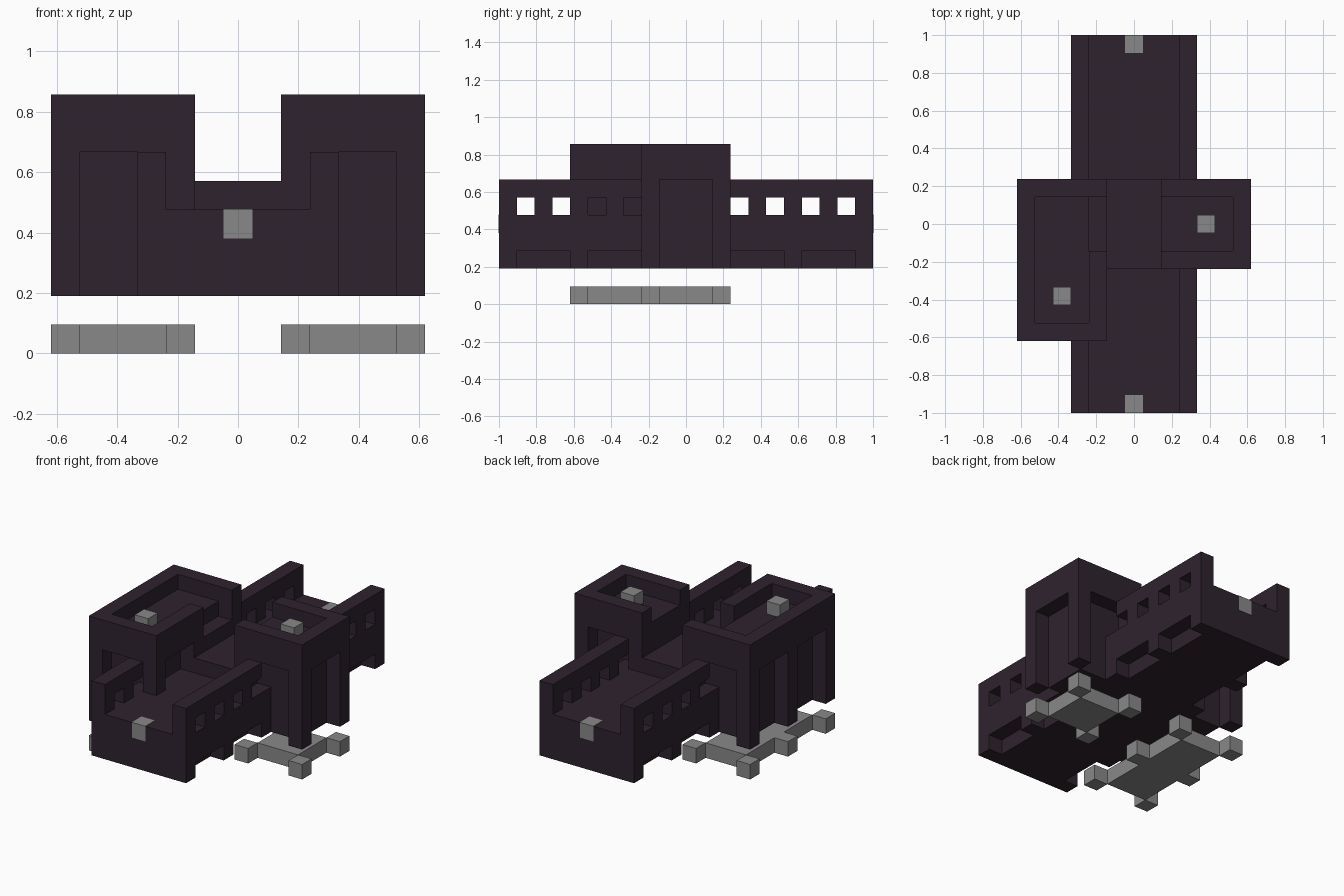
import bpy
import bmesh

U = 2 / 21  # one building block; all sizes below are counted in blocks

cube = bpy.data.objects.get("Cube")
if cube:
    bpy.data.objects.remove(cube)


def material(name, rgb):
    m = bpy.data.materials.new(name)
    m.use_nodes = True
    m.diffuse_color = (*rgb, 1)
    m.node_tree.nodes["Principled BSDF"].inputs["Base Color"].default_value = (*rgb, 1)
    m.node_tree.nodes["Principled BSDF"].inputs["Roughness"].default_value = 0.9
    return m


BRICK = material("dark_purple_brick", (0.028, 0.0165, 0.0275))
STONE = material("grey_stone", (0.25, 0.25, 0.25))


def build(name, mat, boxes):
    """One object from boxes given as (x0, x1, y0, y1, z0, z1)."""
    bm = bmesh.new()
    for x0, x1, y0, y1, z0, z1 in boxes:
        verts = bmesh.ops.create_cube(bm, size=1)["verts"]
        for v in verts:
            v.co.x = U * (x1 if v.co.x > 0 else x0)
            v.co.y = U * (y1 if v.co.y > 0 else y0)
            v.co.z = U * (z1 if v.co.z > 0 else z0)
    mesh = bpy.data.meshes.new(name)
    bm.to_mesh(mesh)
    bm.free()
    mesh.materials.append(mat)
    ob = bpy.data.objects.new(name, mesh)
    bpy.context.collection.objects.link(ob)
    return ob


def post(x, y, z0, z1):
    return (x - .5, x + .5, y - .5, y + .5, z0, z1)


END = 10.5   # half length of the bridge
SIDE = 3.5   # half width of the bridge
HALL = 2.5   # half depth of the crossing

# Bridge deck with a spine and cross piers below, leaving side notches
build("bridge_deck", BRICK, [(-SIDE, SIDE, -END, END, 3, 5)])
build("bridge_spine", BRICK, [(-HALL, HALL, -END, END, 2, 3)])
piers = [(-SIDE, SIDE, -HALL, HALL, 2, 3)]
for y in (-10, -6, 6, 10):
    piers.append((-SIDE, SIDE, y - .5, y + .5, 2, 3))
build("bridge_piers", BRICK, piers)

# Raised step in the middle of the crossing
build("crossing_step", BRICK, [(-HALL, HALL, -1.5, 1.5, 5, 6),
                               (-1.5, 1.5, -HALL, HALL, 5, 6)])


# Parapets: small piers with square windows between, and a top rail
def parapet(name, x, y_sign, start):
    ends = sorted((y_sign * start, y_sign * END))
    boxes = [(x - .5, x + .5, ends[0], ends[1], 6, 7)]
    for y in (4, 6, 8, 10):
        if y > start:
            boxes.append(post(x, y_sign * y, 5, 6))
    build(name, BRICK, boxes)


parapet("parapet_back_left", 3, 1, HALL)
parapet("parapet_back_right", -3, 1, HALL)
parapet("parapet_front_left", 3, -1, HALL)
parapet("parapet_front_right", -3, -1, 6.5)


# Towers: core, hanging posts, rim wall and a separate stone footing
def tower(side, s, y0, y1, post_rows, inner_wall):
    def sx(a, b):
        return tuple(sorted((s * a, s * b)))
    core = (*sx(2.5, 5.5), y0 + 1, y1 - 1)
    spots = [(s * x, y) for x in (2, 6) for y in post_rows]

    build(side + "_tower_core", BRICK, [(*core, 2, 8)])
    build(side + "_tower_posts", BRICK, [post(x, y, 2, 7) for x, y in spots])
    rim = [(*sx(1.5, 6.5), y0, y0 + 1, 7, 9),
           (*sx(1.5, 6.5), y1 - 1, y1, 7, 9),
           (*sx(5.5, 6.5), y0 + 1, y1 - 1, 7, 9)]
    rim += [(*sx(1.5, 2.5), a, b, 7, 9) for a, b in inner_wall]
    build(side + "_tower_rim", BRICK, rim)

    build(side + "_footing", STONE,
          [(*core, 0, 1)] + [post(x, y, 0, 1) for x, y in spots])


tower("left", 1, -HALL, HALL, (-2, 2), [])
tower("right", -1, -6.5, HALL, (-6, -2, 2), [(-5.5, -1.5)])

# Entrances from the crossing into the towers
build("left_tower_entrance", BRICK, [(1.5, 2.5, -1.5, 1.5, 6, 8)])
build("right_tower_entrance", BRICK, [(-2.5, -1.5, -1.5, 1.5, 6, 7)])

# Stone marker blocks on the towers and at the bridge ends
build("left_tower_marker", STONE, [post(4, 0, 8, 8.85)])
build("right_tower_marker", STONE, [post(-4, -4, 8, 8.85)])
SKIN = 0.02
build("front_end_marker", STONE, [(-.5, .5, -END - SKIN, -9.5, 4, 5 + SKIN)])
build("back_end_marker", STONE, [(-.5, .5, 9.5, END + SKIN, 4, 5 + SKIN)])
